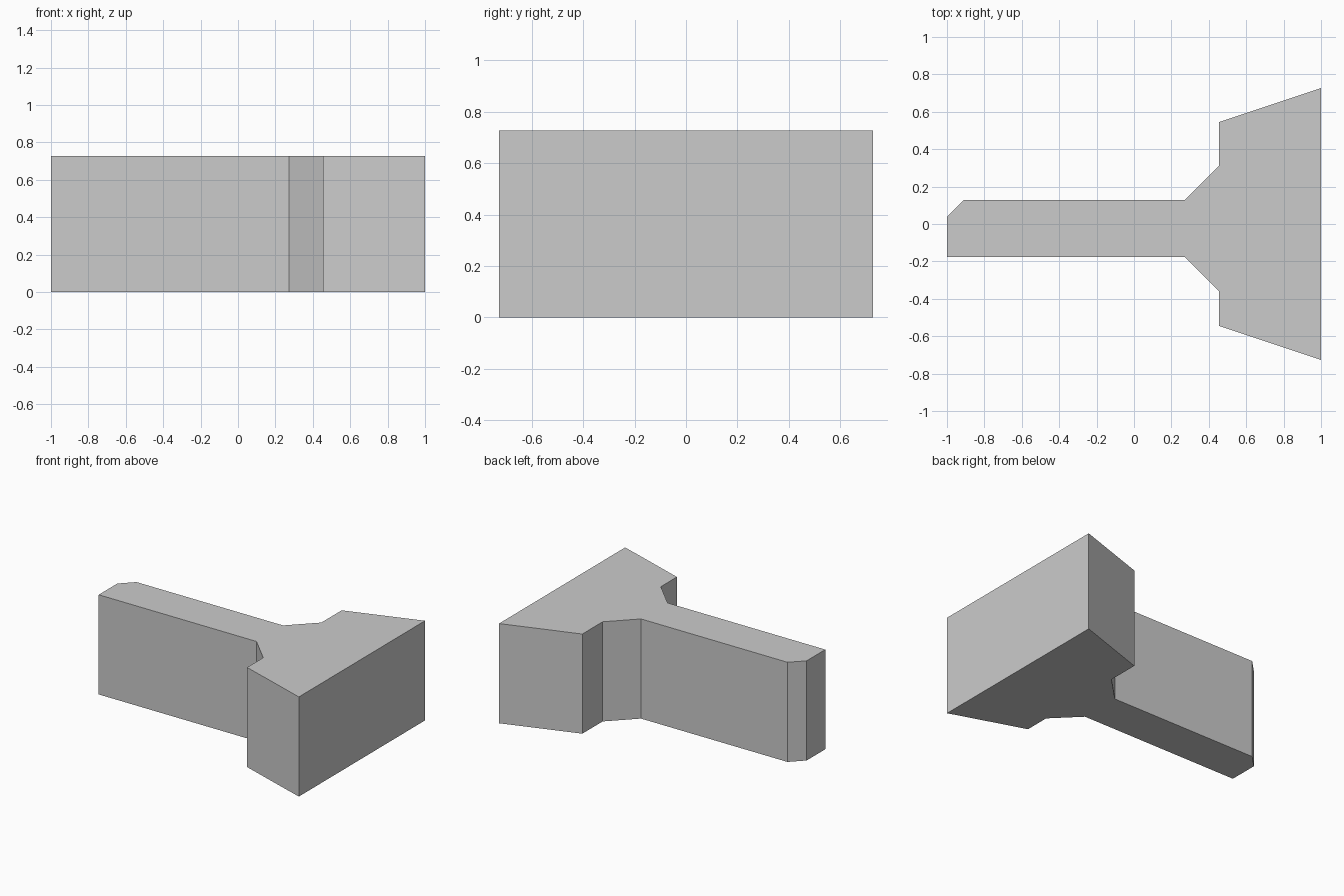
import bpy
import bmesh

cube = bpy.data.objects.get("Cube")
if cube:
    bpy.data.objects.remove(cube, do_unlink=True)

HEIGHT = 0.727

# One plain colour
grey = bpy.data.materials.new("light_grey")
grey.use_nodes = True
colour = (0.6, 0.6, 0.6, 1)
grey.diffuse_color = colour
grey.node_tree.nodes["Principled BSDF"].inputs["Base Color"].default_value = colour


def extrude_profile(name, outline, height):
    """Make a flat-faced prism standing on the ground from a plan outline."""
    bm = bmesh.new()
    base = bm.faces.new([bm.verts.new((x, y, 0)) for x, y in outline])
    top = bmesh.ops.extrude_face_region(bm, geom=[base], use_keep_orig=True)
    verts = [g for g in top["geom"] if isinstance(g, bmesh.types.BMVert)]
    bmesh.ops.translate(bm, verts=verts, vec=(0, 0, height))
    bmesh.ops.recalc_face_normals(bm, faces=bm.faces)
    mesh = bpy.data.meshes.new(name)
    bm.to_mesh(mesh)
    bm.free()
    mesh.materials.append(grey)
    obj = bpy.data.objects.new(name, mesh)
    bpy.context.collection.objects.link(obj)
    return obj


# Plan outline: narrow stem with one cut corner, gussets, flared head
outline = [
    (-1, -0.177), (0.273, -0.177), (0.455, -0.359), (0.455, -0.545),
    (1, -0.727), (1, 0.727), (0.455, 0.545), (0.455, 0.311),
    (0.273, 0.129), (-0.909, 0.129), (-1, 0.038),
]
extrude_profile("flared_block", outline, HEIGHT)
